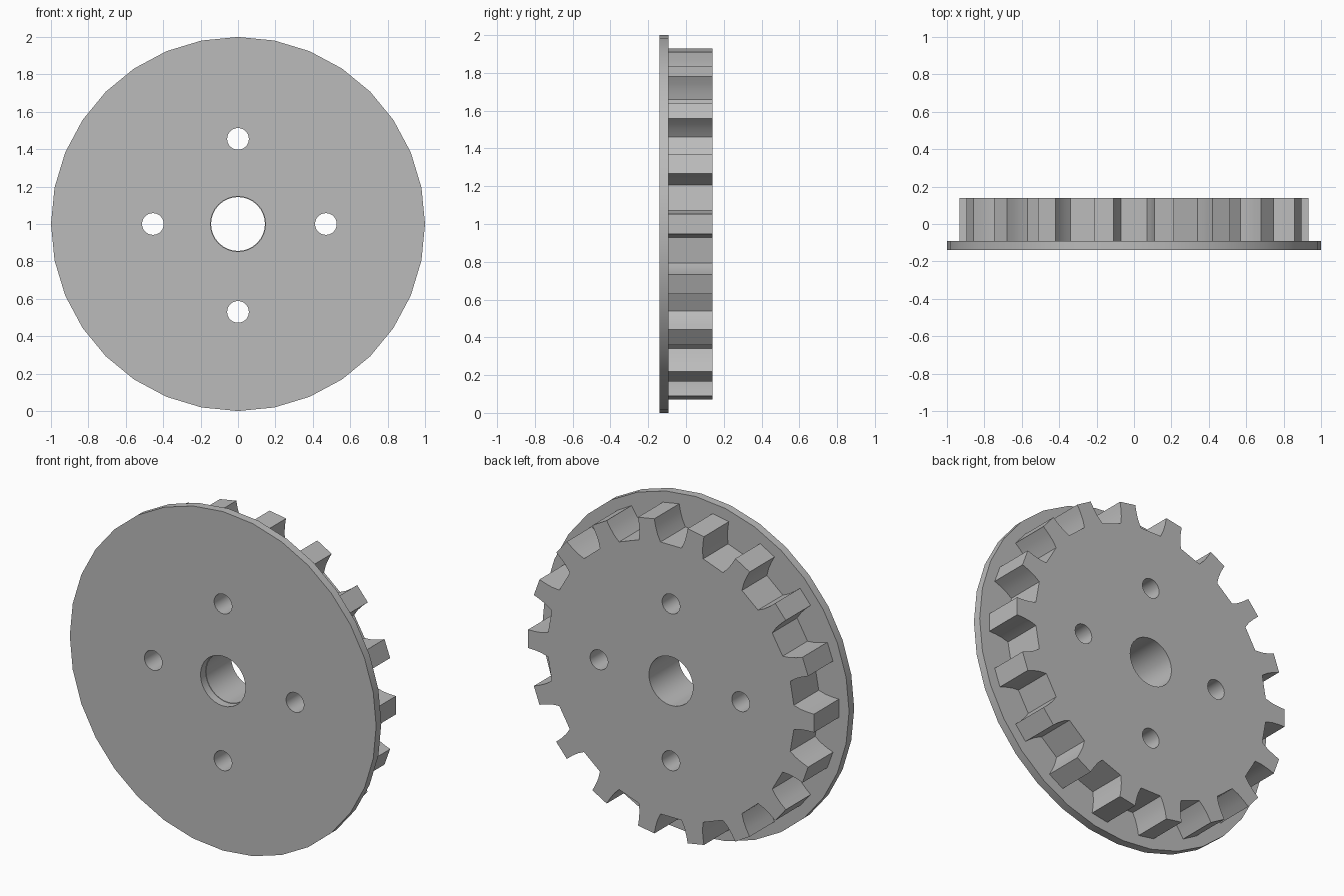
import bpy, bmesh
from math import sin, cos, pi, radians
from mathutils import Matrix

cube = bpy.data.objects.get("Cube")
if cube:
    bpy.data.objects.remove(cube, do_unlink=True)

grey = bpy.data.materials.new("plain_grey")
grey.use_nodes = True
colour = (0.5, 0.5, 0.5, 1)
grey.diffuse_color = colour
grey.node_tree.nodes["Principled BSDF"].inputs["Base Color"].default_value = colour


def circle(radius, sides, cx=0, cy=0):
    return [(cx + radius * sin(2 * pi * i / sides), cy + radius * cos(2 * pi * i / sides))
            for i in range(sides)]


def gear_outline(teeth):
    # One concave flank as (distance from axis, half width), root to tip
    flank = [(0.802, 0.072), (0.845, 0.060), (0.89, 0.055), (0.933, 0.054)]
    tooth = [(r, -w) for r, w in flank] + [(r, w) for r, w in reversed(flank)]
    points = []
    for i in range(teeth):
        a = 2 * pi * i / teeth
        points += [(r * cos(a) - w * sin(a), r * sin(a) + w * cos(a)) for r, w in tooth]
    return points


def plate(name, outlines, y_front, y_back):
    # Fill the outer outline minus the holes and extrude it along y
    curve = bpy.data.curves.new(name + "_profile", 'CURVE')
    curve.dimensions = '2D'
    curve.fill_mode = 'BOTH'
    curve.extrude = (y_back - y_front) / 2
    for outline in outlines:
        spline = curve.splines.new('POLY')
        spline.points.add(len(outline) - 1)
        for p, (x, y) in zip(spline.points, outline):
            p.co = (x, y, 0, 1)
        spline.use_cyclic_u = True
    temp = bpy.data.objects.new(name + "_temp", curve)
    bpy.context.collection.objects.link(temp)
    bpy.context.view_layer.update()
    deps = bpy.context.evaluated_depsgraph_get()
    mesh = bpy.data.meshes.new_from_object(temp.evaluated_get(deps))
    bpy.data.objects.remove(temp, do_unlink=True)
    bpy.data.curves.remove(curve)

    bm = bmesh.new()
    bm.from_mesh(mesh)
    bmesh.ops.remove_doubles(bm, verts=bm.verts, dist=0.0002)
    place = Matrix.Translation((0, (y_front + y_back) / 2, 1)) @ Matrix.Rotation(pi / 2, 4, 'X')
    bmesh.ops.transform(bm, matrix=place, verts=bm.verts)
    bmesh.ops.recalc_face_normals(bm, faces=bm.faces)
    bm.to_mesh(mesh)
    bm.free()

    mesh.name = name
    mesh.materials.clear()
    mesh.materials.append(grey)
    obj = bpy.data.objects.new(name, mesh)
    bpy.context.collection.objects.link(obj)
    bpy.ops.object.select_all(action='DESELECT')
    obj.select_set(True)
    bpy.context.view_layer.objects.active = obj
    bpy.ops.object.shade_smooth_by_angle(angle=radians(30))
    return obj


# Four bolt holes around the axle hole
bolt_holes = [circle(0.058, 32, x, z)
              for x, z in ((-0.455, 0), (0.47, 0), (0, 0.455), (0, -0.47))]

# Thin round flange at the front, toothed wheel behind it
plate("flange_disc", [circle(1, 32), circle(0.147, 32)] + bolt_holes, -0.14, -0.092)
plate("toothed_wheel", [gear_outline(18), circle(0.144, 32)] + bolt_holes, -0.092, 0.14)
